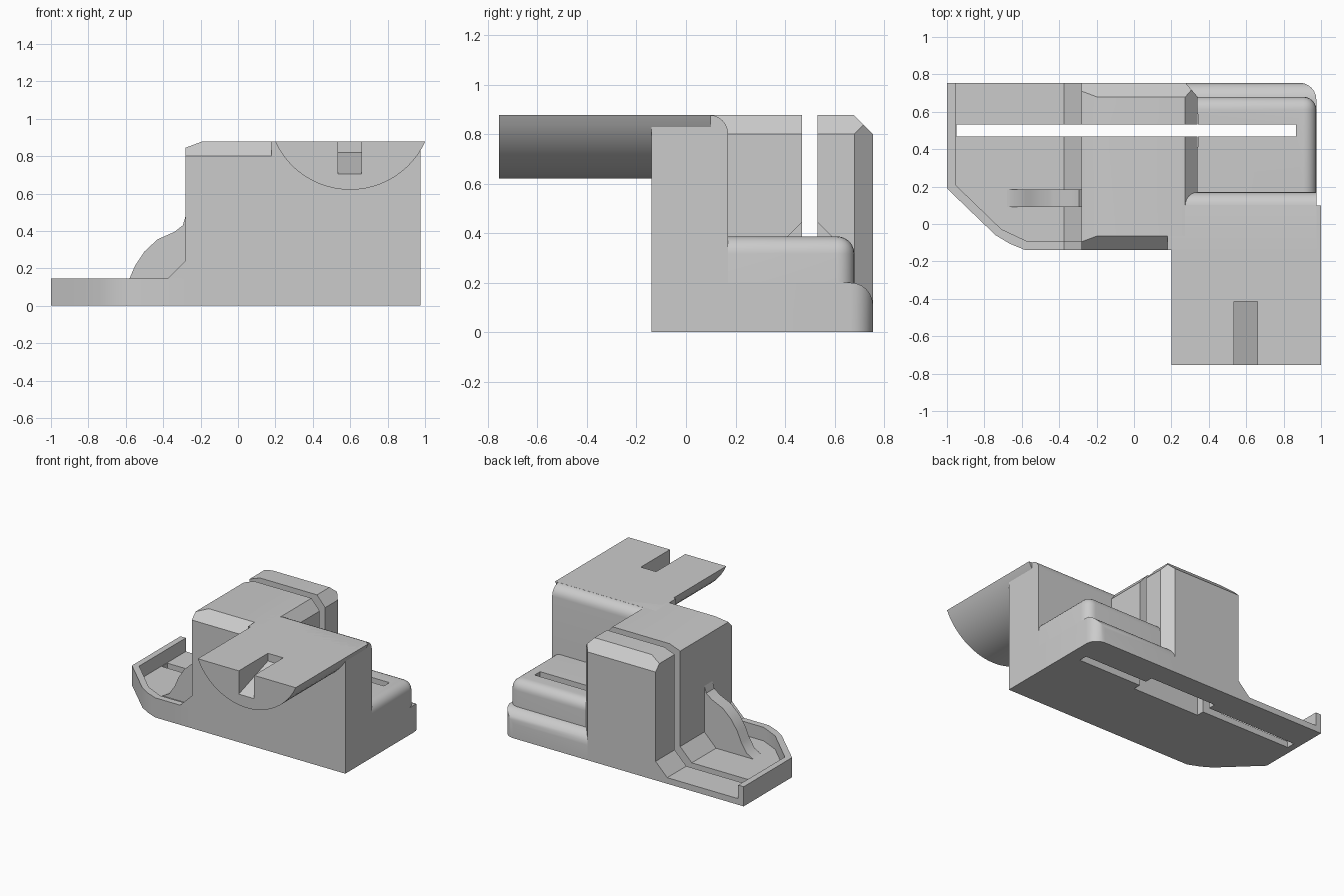
import bpy, bmesh, math
from mathutils import Vector

if "Cube" in bpy.data.objects:
    bpy.data.objects.remove(bpy.data.objects["Cube"], do_unlink=True)

grey = bpy.data.materials.new("plain_grey")
grey.use_nodes = True
COLOUR = (0.6, 0.6, 0.6, 1)
grey.diffuse_color = COLOUR
grey.node_tree.nodes["Principled BSDF"].inputs["Base Color"].default_value = COLOUR
parts = []


def finish(name, bm, keep=True):
    bmesh.ops.recalc_face_normals(bm, faces=bm.faces)
    mesh = bpy.data.meshes.new(name)
    bm.to_mesh(mesh)
    bm.free()
    obj = bpy.data.objects.new(name, mesh)
    bpy.context.collection.objects.link(obj)
    mesh.materials.append(grey)
    if keep:
        parts.append(obj)
    else:
        obj.hide_render = True
    return obj


def prism(name, profile, axis, start, end, keep=True):
    """Extrude a 2D profile along x (profile yz), y (profile xz) or z (profile xy)."""
    place = {"x": lambda p: (start, p[0], p[1]),
             "y": lambda p: (p[0], start, p[1]),
             "z": lambda p: (p[0], p[1], start)}[axis]
    bm = bmesh.new()
    face = bm.faces.new([bm.verts.new(place(p)) for p in profile])
    made = bmesh.ops.extrude_face_region(bm, geom=[face])["geom"]
    move = Vector([(end - start) * (a == axis) for a in "xyz"])
    bmesh.ops.translate(bm, vec=move, verts=[v for v in made if isinstance(v, bmesh.types.BMVert)])
    return finish(name, bm, keep)


def box_mesh(lo, hi):
    bm = bmesh.new()
    bmesh.ops.create_cube(bm, size=1)
    for v in bm.verts:
        v.co = [a + (b - a) * (c + 0.5) for a, b, c in zip(lo, hi, v.co)]
    return bm


def rounded_box(name, lo, hi, radius, rule):
    """Box whose edges chosen by their midpoint direction are rounded."""
    bm = box_mesh(lo, hi)
    middle = (Vector(lo) + Vector(hi)) / 2
    size = Vector(hi) - Vector(lo)
    chosen = []
    for e in bm.edges:
        d = (e.verts[0].co + e.verts[1].co) / 2 - middle
        side = tuple(round(2 * d[i] / size[i]) for i in range(3))
        if side in rule:
            chosen.append(e)
    bmesh.ops.bevel(bm, geom=chosen, offset=radius, segments=6, profile=0.5, affect="EDGES")
    return finish(name, bm)


def cut(obj, cutter):
    mod = obj.modifiers.new("cut", "BOOLEAN")
    mod.operation = "DIFFERENCE"
    mod.solver = "EXACT"
    mod.object = cutter
    bpy.context.view_layer.objects.active = obj
    bpy.ops.object.modifier_apply(modifier=mod.name)


# Tower: a box with its top and back corner sliced off
bm = box_mesh((-0.28, -0.14, 0), (0.34, 0.755, 0.877))
slices = [((0.34, 0, 0.8), (0.075, 0, 0.065)),
          ((-0.28, 0, 0.845), (-0.03, 0, 0.08)),
          ((0, 0.755, 0.8), (0, 1, 1)),
          ((0, -0.14, 0.8), (0, -1, 1)),
          ((0.34, 0.68, 0), (0.075, 0.065, 0))]
for point, normal in slices:
    bmesh.ops.bisect_plane(bm, geom=bm.verts[:] + bm.edges[:] + bm.faces[:],
                           plane_co=point, plane_no=normal, clear_outer=True)
    bmesh.ops.holes_fill(bm, edges=[e for e in bm.edges if e.is_boundary])
tower = finish("tower", bm)

# Front block with a rounded back top edge
rounded_box("front_block", (0.18, -0.14, 0), (0.975, 0.17, 0.877), 0.075, [(0, 1, 1)])

# Curved overhang: circular segment running forward
radius, centre_x, low = 0.441, 0.6, 0.62
half = math.asin(0.4 / radius)
arc = []
for i in range(25):
    a = half * (i / 12 - 1)
    arc.append((centre_x + radius * math.sin(a), low + radius * (1 - math.cos(a))))
arc[0], arc[-1] = (0.2, 0.877), (1.0, 0.877)
overhang = prism("overhang", arc, "y", -0.755, 0.1)
notch = prism("notch_cutter", [(-0.77, 0.7), (-0.415, 0.82), (-0.415, 0.9), (-0.77, 0.9)],
              "x", 0.535, 0.66, keep=False)
cut(overhang, notch)

# Stepped side block
side_lower = rounded_box("side_block_lower", (0.27, 0.165, 0), (0.975, 0.755, 0.2), 0.09,
                         [(1, 1, 0), (0, 1, 1)])
side_upper = rounded_box("side_block_upper", (0.3, 0.165, 0), (0.975, 0.68, 0.387), 0.07,
                         [(1, 1, 0), (0, 1, 1), (1, 0, 1)])

# Tray: floor, rim and the ramps that meet the tower
outer = [(-1, 0.755), (-1, 0.19), (-0.74, -0.06), (-0.665, -0.105), (-0.58, -0.14), (-0.28, -0.14)]
inner = [(-0.28, -0.093), (-0.57, -0.093), (-0.71, -0.027), (-0.955, 0.21), (-0.955, 0.755)]
prism("tray_rim", outer + inner, "z", 0, 0.145)
tray_floor = prism("tray_floor", inner + [(-0.28, 0.755)], "z", 0, 0.045)
tray_ramp = prism("tray_ramp", [(-0.375, 0.045), (-0.28, 0.045), (-0.28, 0.14)], "y", -0.093, 0.755)
prism("rim_ramp", [(-0.375, 0.145), (-0.28, 0.145), (-0.28, 0.24)], "y", -0.14, -0.093)

# Curved gusset between tray and tower
prism("gusset", [(-0.28, 0.04), (-0.68, 0.045), (-0.625, 0.075), (-0.58, 0.145), (-0.55, 0.215),
                 (-0.5, 0.29), (-0.43, 0.355), (-0.34, 0.395), (-0.295, 0.43), (-0.28, 0.48)],
      "y", 0.09, 0.185)

# Long slot through everything, and the pocket beneath the tower
slot = prism("slot_cutter", [(0.468, -0.1), (0.532, -0.1), (0.532, 1), (0.468, 1)],
             "x", -0.95, 0.865, keep=False)
pocket = prism("pocket_cutter", [(0.41, -0.1), (0.59, -0.1), (0.59, 0.385), (0.53, 0.445),
                                 (0.47, 0.445), (0.41, 0.385)], "x", -0.21, 0.342, keep=False)
for obj in (tower, side_lower, side_upper, tray_floor, tray_ramp):
    cut(obj, slot)
for obj in (tower, side_lower, side_upper):
    cut(obj, pocket)
for helper in (notch, slot, pocket):
    bpy.data.objects.remove(helper, do_unlink=True)

# Smooth the curves, keep the corners crisp
bpy.ops.object.select_all(action="DESELECT")
for obj in parts:
    obj.select_set(True)
bpy.context.view_layer.objects.active = parts[0]
bpy.ops.object.shade_smooth_by_angle(angle=math.radians(30))
